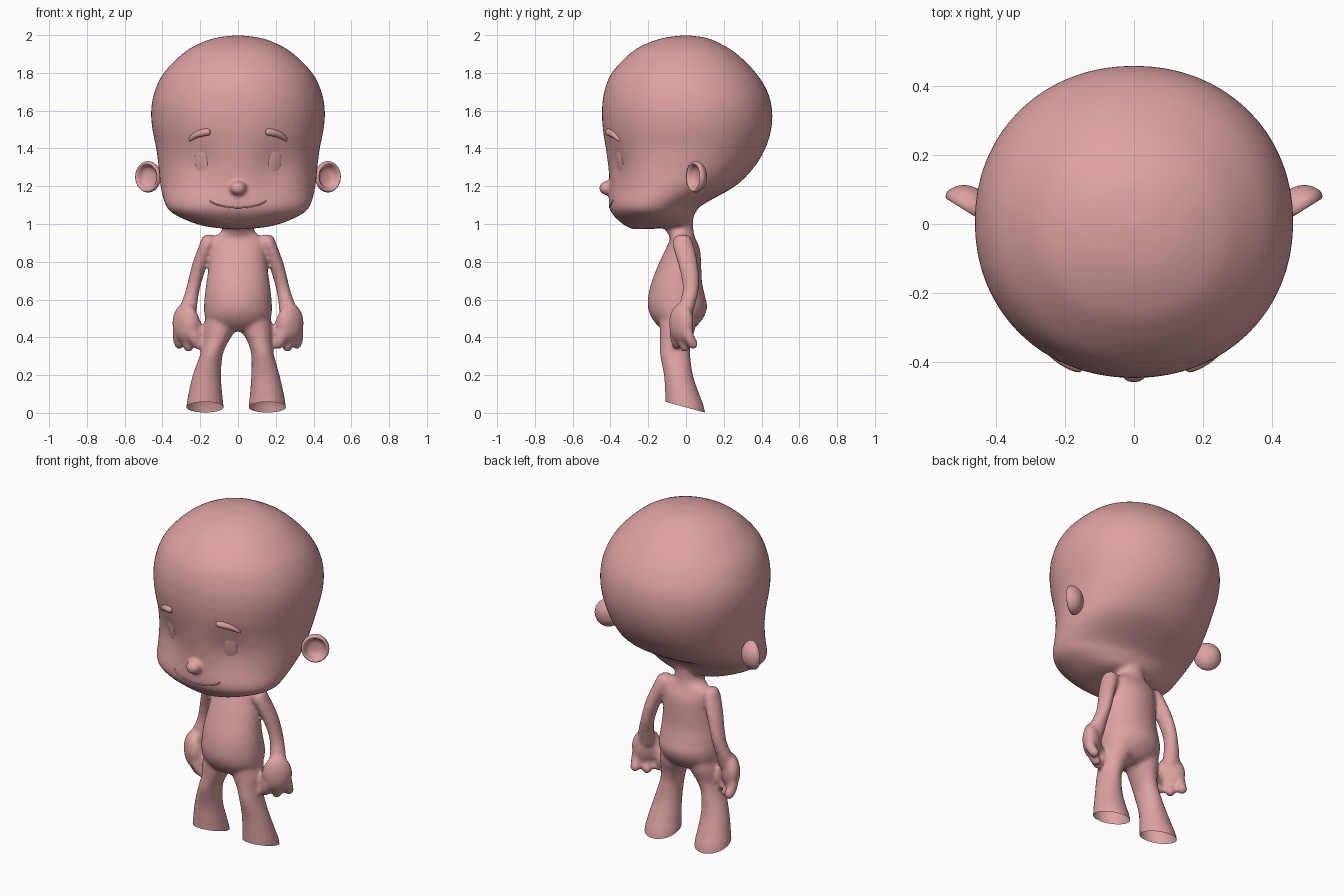
import bpy, bmesh, math
from mathutils import Vector, Matrix
from mathutils.bvhtree import BVHTree

if "Cube" in bpy.data.objects:
    bpy.data.objects.remove(bpy.data.objects["Cube"])

skin = bpy.data.materials.new("skin")
skin.diffuse_color = (0.72, 0.36, 0.36, 1)
skin.use_nodes = True
skin.node_tree.nodes["Principled BSDF"].inputs["Base Color"].default_value = skin.diffuse_color


def spline(pts, sub):
    """Catmull-Rom through tuples of any length."""
    out = []
    for i in range(len(pts) - 1):
        a, b, c, d = (pts[max(0, min(len(pts) - 1, i + k))] for k in (-1, 0, 1, 2))
        for s in range(sub):
            t = s / sub
            out.append([0.5 * (2*q + (r-p)*t + (2*p-5*q+4*r-s2)*t*t + (3*q-p-3*r+s2)*t**3)
                        for p, q, r, s2 in zip(a, b, c, d)])
    return out + [list(pts[-1])]


def loft(bm, rings, mat=Matrix(), seg=40, power=2.0, sub=4):
    """Closed tube through rings of (centre x, centre y, z, radius x, radius y)."""
    loops = []
    for cx, cy, z, rx, ry in spline(rings, sub):
        loop = []
        for k in range(seg):
            a = 2 * math.pi * k / seg
            c, s = math.cos(a), math.sin(a)
            x = cx + max(rx, 0.001) * math.copysign(abs(c) ** (2 / power), c)
            y = cy + max(ry, 0.001) * math.copysign(abs(s) ** (2 / power), s)
            loop.append(bm.verts.new(mat @ Vector((x, y, z))))
        loops.append(loop)
    for a, b in zip(loops, loops[1:]):
        for k in range(seg):
            bm.faces.new((a[k], a[(k+1) % seg], b[(k+1) % seg], b[k]))
    bm.faces.new(loops[0][::-1])
    bm.faces.new(loops[-1])


def ball(bm, mat, scale):
    bmesh.ops.create_uvsphere(bm, u_segments=24, v_segments=16, radius=1,
                              matrix=mat @ Matrix.Diagonal((*scale, 1)))


def finish(bm, name):
    bmesh.ops.recalc_face_normals(bm, faces=bm.faces)
    for f in bm.faces:
        f.smooth = True
    me = bpy.data.meshes.new(name)
    bm.to_mesh(me)
    bm.free()
    me.materials.append(skin)
    ob = bpy.data.objects.new(name, me)
    bpy.context.collection.objects.link(ob)
    return ob


bm = bmesh.new()

# head: (z, half width, front y, back y)
head = [(.972, .01, -.28, -.22), (.98, .12, -.30, -.10), (1.0, .22, -.335, .01),
        (1.05, .335, -.388, .045), (1.1, .383, -.408, .085), (1.2, .41, -.405, .26),
        (1.3, .42, -.412, .36), (1.4, .433, -.425, .42), (1.5, .453, -.44, .451),
        (1.6, .46, -.445, .456), (1.7, .442, -.433, .432), (1.8, .393, -.393, .37),
        (1.9, .295, -.30, .27), (1.95, .215, -.22, .19), (1.985, .12, -.12, .11),
        (2.0, 0, 0, 0)]
loft(bm, [(0, (f + b) / 2, z, w, (b - f) / 2) for z, w, f, b in head], seg=64, power=2.08)
ball(bm, Matrix.Translation((0, -.422, 1.19)), (.043, .04, .037))

# torso and neck
loft(bm, [(0, -.04, .43, .05, .04), (0, -.045, .45, .12, .09), (0, -.045, .5, .172, .135),
          (0, -.045, .56, .18, .157), (0, -.05, .63, .175, .148), (0, -.048, .7, .166, .132),
          (0, -.03, .8, .152, .11), (0, -.017, .87, .147, .09), (0, -.017, .92, .145, .068),
          (0, -.025, .945, .105, .068), (0, -.035, .975, .083, .074), (0, -.035, 1.05, .085, .074)])

for s in (1, -1):
    side = Matrix.Diagonal((s, 1, 1, 1))
    # legs, the left one standing slightly wider
    w = 0.02 if s < 0 else 0
    loft(bm, [(.09, -.04, .54, .07, .1), (.097, -.045, .45, .085, .095), (.115, -.055, .38, .066, .083),
              (.13 + w/2, -.058, .31, .06, .08), (.145 + w, -.04, .2, .075, .077),
              (.153 + w, -.02, .1, .09, .09), (.155 + w, -.006, .03, .099, .102),
              (.155 + w, 0, -.06, .102, .108)], side)
    # arms
    loft(bm, [(.15, -.018, .945, .01, .01), (.153, -.018, .933, .035, .04), (.163, -.015, .89, .042, .056),
              (.198, .008, .8, .041, .053), (.222, .022, .72, .038, .047), (.24, .024, .65, .037, .043),
              (.26, .006, .57, .045, .042), (.27, -.015, .5, .05, .045)], side, seg=28)
    # hands: palm, three fingers and a thumb, spread along a diagonal
    u, p = Vector((.76, .65, 0)), Vector((-.65, .76, 0))
    c = Vector((.278, -.025, 0))
    frame = Matrix((u, p, (0, 0, 1))).transposed().to_4x4()
    ball(bm, side @ Matrix.Translation(c + Vector((0, 0, .475))) @ frame, (.082, .05, .105))
    for o, low in ((-.052, .365), (0, .35), (.054, .365)):
        for k in range(5):
            t = k / 4
            q = c + u * o * (1 + .2 * t) + p * (.025 * t * t) + Vector((0, 0, .43 + (low - .43) * t))
            ball(bm, side @ Matrix.Translation(q), (.028,) * 3)
    for k in range(5):
        t = k / 4
        q = c - u * (.05 + .025 * t) + p * (.015 + .03 * t) + Vector((0, 0, .5 - .1 * t))
        ball(bm, side @ Matrix.Translation(q), (.027,) * 3)

# fuse into one smooth skin
raw = finish(bm, "body_parts")
rm = raw.modifiers.new("fuse", 'REMESH')
rm.mode, rm.voxel_size = 'VOXEL', 0.011
sm = raw.modifiers.new("relax", 'SMOOTH')
sm.factor, sm.iterations = 0.5, 7
dg = bpy.context.evaluated_depsgraph_get()
bm = bmesh.new()
bm.from_object(raw, dg)
bpy.data.objects.remove(raw)
# open, sloping ankle ends
bmesh.ops.bisect_plane(bm, geom=bm.verts[:] + bm.edges[:] + bm.faces[:], dist=1e-5,
                       plane_co=(0, .1, .002), plane_no=(0, .27, 1), clear_inner=True)
# shallow eye sockets
for v in bm.verts:
    if v.co.y < -.15 and v.co.z > 1:
        v.co.y += .025 * math.exp(-(abs(v.co.x) - .2) ** 2 / .012 - (v.co.z - 1.3) ** 2 / .015)
bm.normal_update()
tree = BVHTree.FromBMesh(bm)
finish(bm, "body")


def face_hit(x, z):
    hit = tree.ray_cast(Vector((x, -1, z)), Vector((0, 1, 0)))
    return hit[0], hit[1]


def face_tube(name, pts):
    """Tube lying on the face through (x, z, radius)."""
    cu = bpy.data.curves.new(name, 'CURVE')
    cu.dimensions, cu.bevel_depth, cu.bevel_resolution = '3D', 1.0, 3
    cu.use_fill_caps = True
    pts = spline(pts, 5)
    sp = cu.splines.new('POLY')
    sp.points.add(len(pts) - 1)
    for pt, (x, z, r) in zip(sp.points, pts):
        pt.co = (*face_hit(x, z)[0], 1)
        pt.radius = r
    sp.use_smooth = True
    cu.materials.append(skin)
    bpy.context.collection.objects.link(bpy.data.objects.new(name, cu))


for s, tag in ((1, "right"), (-1, "left")):
    face_tube("eyebrow_" + tag, [(s*.146, 1.487, .004), (s*.153, 1.487, .017), (s*.18, 1.484, .02),
                                 (s*.22, 1.472, .017), (s*.25, 1.45, .011), (s*.26, 1.438, .003)])
    # eyes: nearly flush ovals
    bm = bmesh.new()
    co, no = face_hit(s * .195, 1.325)
    ball(bm, Matrix.Translation(co) @ no.to_track_quat('Z', 'Y').to_matrix().to_4x4(), (.037, .07, .006))
    finish(bm, "eye_" + tag)
    # ears: bowl with a rounded rim, opening forward and outward
    bm = bmesh.new()
    d, n = Vector((.85, .53, 0)), Vector((.53, -.85, 0))
    mat = Matrix((d, (0, 0, 1), n)).transposed().to_4x4()
    mat = Matrix.Diagonal((s, 1, 1, 1)) @ Matrix.Translation((.472, .058, 1.25)) @ mat
    prof = [(0, -.048), (.4, -.044), (.75, -.028), (.95, -.006), (1, .008), (.95, .021),
            (.85, .024), (.74, .014), (.6, -.004), (.35, -.014), (0, -.016)]
    loft(bm, [(-.004 * (1 - r), 0, h, .076 * r, .083 * r) for r, h in prof], mat)
    finish(bm, "ear_" + tag)

# smiling mouth line
face_tube("mouth", [(-.15, 1.13, .002), (-.14, 1.115, .004), (-.08, 1.094, .004), (0, 1.087, .004),
                    (.08, 1.094, .004), (.14, 1.115, .004), (.15, 1.13, .002)])
